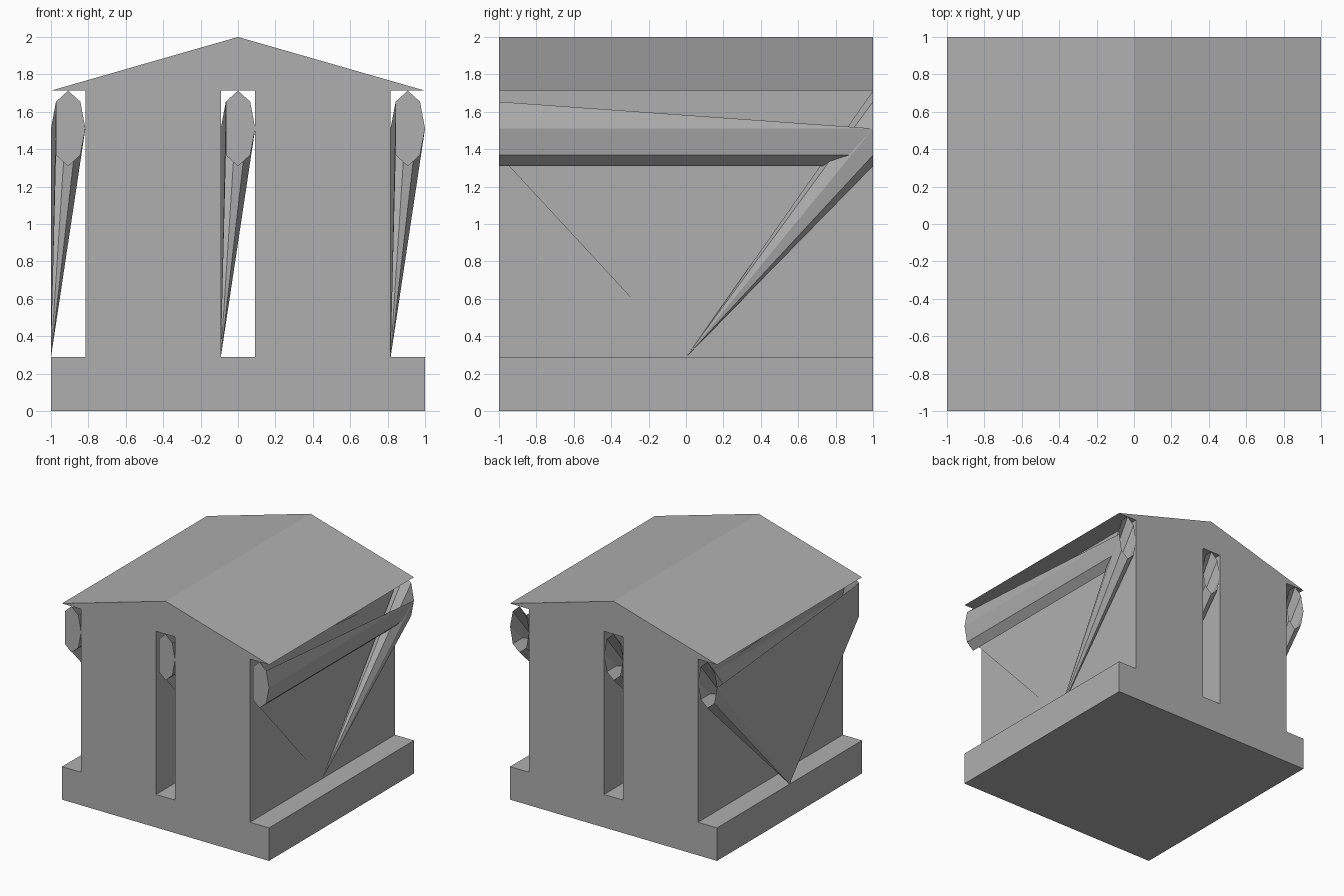
import bpy, bmesh, math

if "Cube" in bpy.data.objects:
    bpy.data.objects.remove(bpy.data.objects["Cube"])

stone = bpy.data.materials.new("stone")
stone.diffuse_color = (0.43, 0.43, 0.43, 1)
stone.use_nodes = True
stone.node_tree.nodes["Principled BSDF"].inputs["Base Color"].default_value = stone.diffuse_color


def finish(name, bm):
    me = bpy.data.meshes.new(name)
    bm.to_mesh(me)
    bm.free()
    me.materials.append(stone)
    ob = bpy.data.objects.new(name, me)
    bpy.context.collection.objects.link(ob)
    return ob


def half_prism(name, profile):
    """Extrude a front (x, z) profile through the full depth, without its x = 0 seam."""
    bm = bmesh.new()
    face = bm.faces.new([bm.verts.new((x, -1, z)) for x, z in profile])
    ext = bmesh.ops.extrude_face_region(bm, geom=[face])
    bmesh.ops.translate(bm, vec=(0, 2, 0),
                        verts=[v for v in ext["geom"] if isinstance(v, bmesh.types.BMVert)])
    bmesh.ops.recalc_face_normals(bm, faces=bm.faces)
    seam = [f for f in bm.faces if all(abs(v.co.x) < 1e-5 for v in f.verts)]
    bmesh.ops.delete(bm, geom=seam, context="FACES")
    return finish(name, bm)


BASE, EAVE, SLOT, WALL = 0.288, 1.713, 0.092, 0.816

# Each half: base, wall, eave and gable, wrapped around half the slot
for name, s in (("right_half_building", 1), ("left_half_building", -1)):
    half = [(0, 0), (1, 0), (1, BASE), (WALL, BASE), (WALL, EAVE), (1, EAVE),
            (0, 2), (0, EAVE), (SLOT, EAVE), (SLOT, BASE), (0, BASE)]
    half_prism(name, [(s * x, z) for x, z in half])


def beam(name, cx):
    """Octagonal beam whose rear end folds down to a point on the base."""
    bm = bmesh.new()

    def ring(y):
        return [bm.verts.new((cx + SLOT * math.cos(k * math.pi / 4), y,
                              1.511 + 0.202 * math.sin(k * math.pi / 4))) for k in range(8)]

    front, back = ring(-1), ring(1)
    tip = bm.verts.new((cx - SLOT, 0, BASE))
    bm.faces.new([v for k, v in enumerate(front) if k != 4])
    # lower and outer sides
    for a, b in ((7, 0), (6, 7), (5, 6)):
        bm.faces.new((front[a], front[b], back[b], back[a]))
    bm.faces.new((front[1], front[0], back[0]))
    # inner side sheet running down to the tip
    bm.faces.new((front[3], front[5], tip))
    bm.faces.new((front[3], tip, back[4]))
    # rear cone
    for k in range(8):
        bm.faces.new((back[k], back[(k + 1) % 8], tip))
    bm.verts.remove(front[4])
    return finish(name, bm)


for name, cx in (("left_beam", -0.908), ("middle_beam", 0), ("right_beam", 0.908)):
    beam(name, cx)
